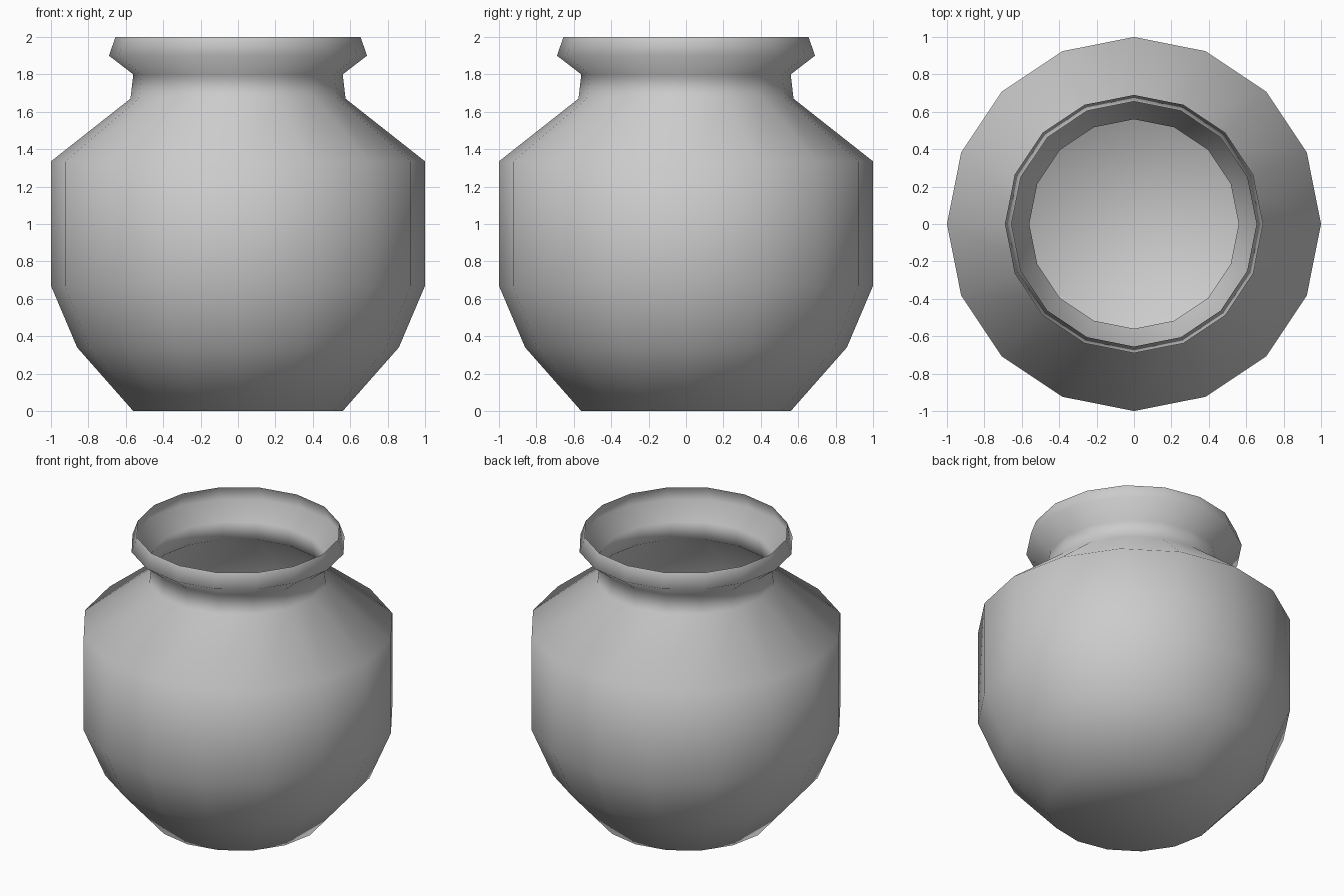
import bpy, bmesh, math

if "Cube" in bpy.data.objects:
    bpy.data.objects.remove(bpy.data.objects["Cube"])

SIDES = 16
# radius, height from the base up to the lip
profile = [(0.56, 0), (0.86, 0.34), (1.0, 0.67), (1.0, 1.335),
           (0.575, 1.67), (0.56, 1.8), (0.69, 1.9), (0.655, 2.0)]

bm = bmesh.new()

# Turned wall
rings = [[bm.verts.new((r * math.cos(2 * math.pi * i / SIDES),
                        r * math.sin(2 * math.pi * i / SIDES), z))
          for i in range(SIDES)] for r, z in profile]
for low, high in zip(rings, rings[1:]):
    for i in range(SIDES):
        j = (i + 1) % SIDES
        bm.faces.new((low[i], low[j], high[j], high[i]))

# Closed base
bm.faces.new(rings[0][::-1])
for f in bm.faces:
    f.smooth = True

mesh = bpy.data.meshes.new("pot")
bm.to_mesh(mesh)
bm.free()
pot = bpy.data.objects.new("pot", mesh)
bpy.context.collection.objects.link(pot)
